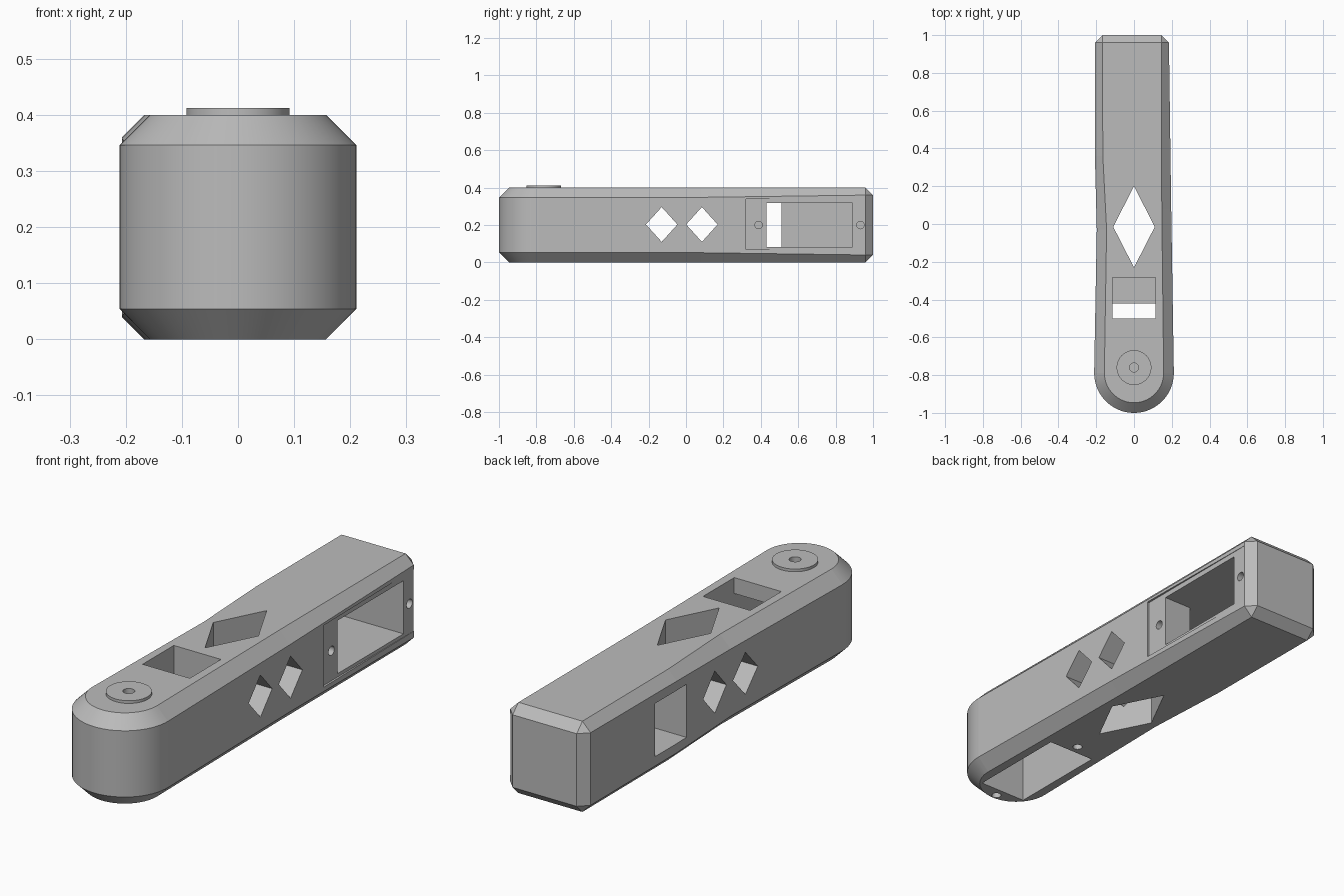
import bpy, bmesh
from math import pi, sin, cos, radians
from mathutils import Matrix, Vector

cube = bpy.data.objects.get("Cube")
if cube:
    bpy.data.objects.remove(cube, do_unlink=True)

HEIGHT = 0.4
grey = bpy.data.materials.new("plain grey")
grey.use_nodes = True
grey.diffuse_color = (0.5, 0.5, 0.5, 1)
grey.node_tree.nodes["Principled BSDF"].inputs["Base Color"].default_value = (0.5, 0.5, 0.5, 1)


def make_object(name, bm):
    bmesh.ops.recalc_face_normals(bm, faces=bm.faces)
    mesh = bpy.data.meshes.new(name)
    bm.to_mesh(mesh)
    bm.free()
    mesh.materials.append(grey)
    obj = bpy.data.objects.new(name, mesh)
    bpy.context.collection.objects.link(obj)
    return obj


def box(name, low, high):
    bm = bmesh.new()
    low, high = Vector(low), Vector(high)
    bmesh.ops.create_cube(bm, size=1, matrix=Matrix.Translation((low + high) / 2)
                          @ Matrix.Diagonal((*(high - low), 1)))
    return make_object(name, bm)


def prism(name, sides, centre, half, depth, axis="Z"):
    """Upright prism with half sizes in its cross-section; a 4-sided one is a diamond."""
    bm = bmesh.new()
    turn = Matrix.Rotation(pi / 2, 4, "Y") if axis == "X" else Matrix()
    bmesh.ops.create_cone(bm, cap_ends=True, segments=sides, radius1=1, radius2=1, depth=1,
                          matrix=Matrix.Translation(centre) @ turn
                          @ Matrix.Diagonal((half[0], half[1], depth, 1)))
    return make_object(name, bm)


def cut(target, cutters):
    for cutter in cutters:
        mod = target.modifiers.new(cutter.name, "BOOLEAN")
        mod.operation, mod.solver, mod.object = "DIFFERENCE", "EXACT", cutter
        bpy.context.view_layer.objects.active = target
        bpy.ops.object.modifier_apply(modifier=mod.name)
        bpy.data.objects.remove(cutter, do_unlink=True)


def finish(obj):
    bpy.ops.object.select_all(action="DESELECT")
    obj.select_set(True)
    bpy.context.view_layer.objects.active = obj
    bpy.ops.object.shade_smooth_by_angle(angle=radians(30))


# Body outline: (outer point, matching point on the flat top, chamfer height)
outline = []
R, NOSE_Y, BEVEL = 0.211, -0.789, 0.054
for i in range(33):
    a = pi + pi * i / 32
    d = Vector((cos(a), sin(a)))
    nose = Vector((0, NOSE_Y))
    outline.append((nose + d * R, nose + d * (R - BEVEL), BEVEL))
BACK = 0.04
right, left = 0.185, -0.207
outline.append((Vector((0.197, 0.08)), Vector((0.147, 0.08)), 0.052))
for x, s in ((right, 1), (left, -1)):
    inner = Vector((x - s * BACK, 1 - BACK))
    corner = [(Vector((x, 1 - BACK)), inner, BACK), (Vector((x - s * BACK, 1)), inner, BACK)]
    outline += corner if s > 0 else corner[::-1]
outline.append((Vector((left, 0.36)), Vector((-0.165, 0.36)), 0.042))
outline.append((Vector((-0.197, -0.03)), Vector((-0.145, -0.03)), 0.052))

bm = bmesh.new()
rings = [[bm.verts.new((*inner, 0)) for outer, inner, c in outline],
         [bm.verts.new((*outer, c)) for outer, inner, c in outline],
         [bm.verts.new((*outer, HEIGHT - c)) for outer, inner, c in outline],
         [bm.verts.new((*inner, HEIGHT)) for outer, inner, c in outline]]
for low, high in zip(rings, rings[1:]):
    for i in range(len(outline)):
        j = (i + 1) % len(outline)
        bm.faces.new((low[i], low[j], high[j], high[i]))
bm.faces.new(rings[0][::-1])
bm.faces.new(rings[-1])
bmesh.ops.remove_doubles(bm, verts=bm.verts, dist=0.0001)
body = make_object("arm_body", bm)

# Diamond openings: one upright, two sideways
cutters = [prism("top_diamond", 4, (0, -0.015, 0.2), (0.11, 0.215), 1)]
for y in (-0.13, 0.085):
    cutters.append(prism("side_diamond", 4, (0, y, 0.203), (0.093, 0.084), 1, "X"))

# Shallow seat on the side, then the pocket, its wire window and screw holes
cutters.append(box("side_seat", (0.184, 0.32, 0.068), (0.3, 1.1, 0.34)))
cutters.append(box("side_pocket", (-0.13, 0.43, 0.083), (0.3, 0.89, 0.317)))
cutters.append(box("side_window", (-0.3, 0.29, 0.083), (0.045, 0.51, 0.317)))
for y in (0.388, 0.932):
    cutters.append(prism("side_screw_hole", 20, (0.2, y, 0.2), (0.02, 0.02), 0.16, "X"))

# The same arrangement underneath, with its window in the top
cutters.append(box("bottom_pocket", (-0.115, -0.88, -0.1), (0.115, -0.42, 0.33)))
cutters.append(box("top_window", (-0.115, -0.5, 0.155), (0.115, -0.283, 0.5)))
for y in (-0.378, -0.922):
    cutters.append(prism("bottom_screw_hole", 20, (0, y, 0), (0.02, 0.02), 0.16))
cutters.append(prism("pivot_recess", 24, (0, -0.76, 0.4), (0.024, 0.024), 0.06))
cut(body, cutters)
finish(body)
# Only the rounded nose and the small holes are curved
for face in body.data.polygons:
    face.use_smooth = face.area < 0.012 and max(abs(face.normal.x), abs(face.normal.y)) > 0.1

# Round pivot disc with a centre hole
disc = prism("pivot_disc", 48, (0, -0.76, 0.405), (0.092, 0.092), 0.014)
cut(disc, [prism("disc_hole", 24, (0, -0.76, 0.4), (0.024, 0.024), 0.1)])
finish(disc)
